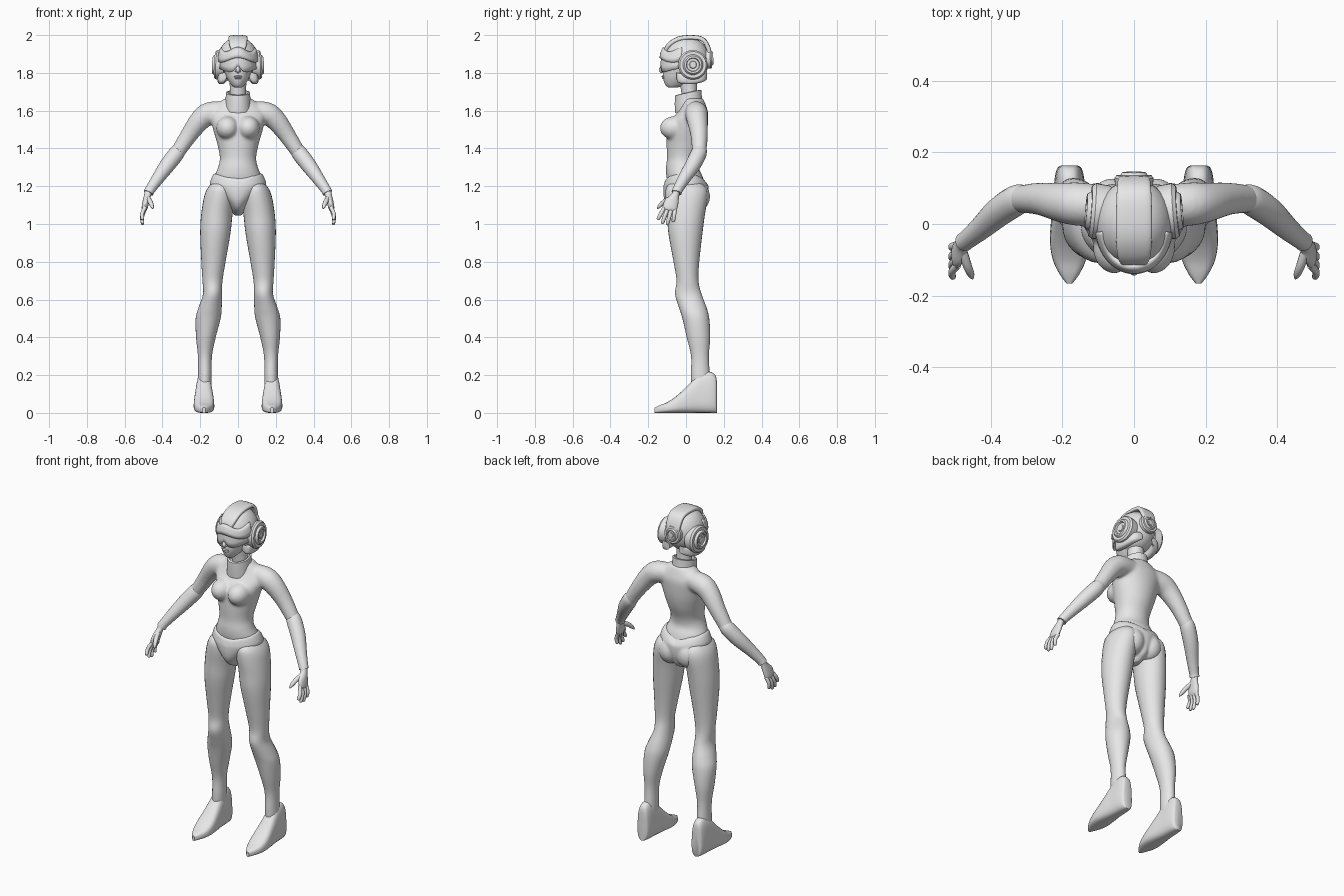
import bpy, bmesh, math
from mathutils import Vector, Matrix

if "Cube" in bpy.data.objects:
    bpy.data.objects.remove(bpy.data.objects["Cube"])

grey = bpy.data.materials.new("light_grey")
grey.diffuse_color = (0.8, 0.8, 0.8, 1)
grey.use_nodes = True
grey.node_tree.nodes["Principled BSDF"].inputs["Base Color"].default_value = grey.diffuse_color


def smooth_rows(rows, sub):
    """Catmull-Rom interpolation between rows of numbers."""
    out = []
    for i in range(len(rows) - 1):
        p = [rows[max(i - 1, 0)], rows[i], rows[i + 1], rows[min(i + 2, len(rows) - 1)]]
        for k in range(sub):
            t = k / sub
            out.append([0.5 * (2 * b + (c - a) * t + (2 * a - 5 * b + 4 * c - d) * t * t
                               + (3 * b - a - 3 * c + d) * t ** 3) for a, b, c, d in zip(*p)])
    return out + [list(rows[-1])]


def loft(bm, rows, u=(1, 0, 0), v=(0, 1, 0), n=28, sub=4, power=2.0, follow=False):
    """Skin of superellipse rings; rows are x, y, z, radius u, radius v."""
    rows = smooth_rows(rows, sub)
    u, v = Vector(u), Vector(v)
    rings = []
    for i, (x, y, z, a, b) in enumerate(rows):
        if follow:
            t = Vector(rows[min(i + 1, len(rows) - 1)][:3]) - Vector(rows[max(i - 1, 0)][:3])
            v = t.cross(Vector(follow)).normalized()
            u = v.cross(t).normalized()
        ring = []
        for k in range(n):
            c, s = math.cos(2 * math.pi * k / n), math.sin(2 * math.pi * k / n)
            cu = math.copysign(abs(c) ** (2 / power), c)
            sv = math.copysign(abs(s) ** (2 / power), s)
            ring.append(bm.verts.new(Vector((x, y, z)) + u * a * cu + v * b * sv))
        rings.append(ring)
    for r0, r1 in zip(rings, rings[1:]):
        for k in range(n):
            bm.faces.new((r0[k], r0[(k + 1) % n], r1[(k + 1) % n], r1[k]))
    bm.faces.new(rings[0])
    bm.faces.new(rings[-1])


def tube(bm, pts, n=20, sub=4):
    loft(bm, [(*p, p[3]) for p in pts], n=n, sub=sub, follow=(0, 1, 0.1))


def ball(bm, loc, radii, rot=Matrix()):
    m = Matrix.Translation(loc) @ rot @ Matrix.Diagonal((*radii, 1))
    return bmesh.ops.create_uvsphere(bm, u_segments=32, v_segments=20, radius=1, matrix=m)


def finish(name, bm, mirror=False, voxel=0, solid=0, angle=40):
    bmesh.ops.recalc_face_normals(bm, faces=bm.faces)
    me = bpy.data.meshes.new(name)
    bm.to_mesh(me)
    bm.free()
    ob = bpy.data.objects.new(name, me)
    bpy.context.collection.objects.link(ob)
    me.materials.append(grey)
    bpy.ops.object.select_all(action='DESELECT')
    ob.select_set(True)
    bpy.context.view_layer.objects.active = ob
    bpy.ops.object.shade_smooth_by_angle(angle=math.radians(angle))
    if solid:
        m = ob.modifiers.new("thickness", 'SOLIDIFY')
        m.thickness = solid
    if mirror:
        ob.modifiers.new("mirror", 'MIRROR').use_mirror_merge = False
    if voxel:
        m = ob.modifiers.new("blend", 'REMESH')
        m.mode, m.voxel_size, m.use_smooth_shade = 'VOXEL', voxel, True
        m = ob.modifiers.new("soften", 'SMOOTH')
        m.factor, m.iterations = 0.5, 8
    return ob


def disc(name, center, axis, profile, mirror=False):
    """Turned part; profile rows are offset along axis and radius."""
    bm = bmesh.new()
    ax = Vector(axis).normalized()
    u = ax.cross(Vector((0, 0, 1))).normalized()
    loft(bm, [(*(Vector(center) + ax * d), r, r) for d, r in profile],
         u=u, v=ax.cross(u), n=36, sub=1)
    finish(name, bm, mirror, angle=30)


def band(name, rx, ry, cy, span, low, high, lean, solid):
    """Curved plate wrapped around the front of the head."""
    bm = bmesh.new()
    cols = []
    for i in range(41):
        a = span * (i / 20 - 1)
        col = []
        for t in (0, 0.35, 0.7, 1):
            s = 1 - lean * t * t
            col.append(bm.verts.new((rx * s * math.sin(a), cy - ry * s * math.cos(a),
                                     low(a) * (1 - t) + high(a) * t)))
        cols.append(col)
    for c0, c1 in zip(cols, cols[1:]):
        for k in range(3):
            bm.faces.new((c0[k], c1[k], c1[k + 1], c0[k + 1]))
    finish(name, bm, solid=solid)


# Torso blended with bust and upper arms
bm = bmesh.new()
loft(bm, [(0, 0, 1.22, .13, .098), (0, -.01, 1.26, .122, .095), (0, -.02, 1.30, .106, .086),
          (0, -.015, 1.35, .096, .086), (0, -.003, 1.42, .109, .1), (0, .005, 1.48, .126, .106),
          (0, .015, 1.54, .142, .102), (0, .035, 1.59, .15, .082), (0, .04, 1.63, .118, .065),
          (0, .035, 1.665, .07, .055)], n=40)
ball(bm, (.055, -.062, 1.508), (.06, .076, .062))
tube(bm, [(.07, .05, 1.595, .055), (.15, .055, 1.585, .061), (.2, .06, 1.55, .056),
          (.26, .07, 1.47, .046), (.322, .07, 1.375, .038)])
finish("torso", bm, mirror=True, voxel=.008)

# Briefs with a V-shaped waistband
bm = bmesh.new()
loft(bm, [(0, .01, 1.045, .022, .03), (0, .005, 1.075, .036, .085), (0, 0, 1.11, .062, .108),
          (0, 0, 1.15, .1, .119), (0, 0, 1.20, .147, .12), (0, -.002, 1.235, .144, .114),
          (0, -.008, 1.27, .127, .104)], n=40)
for v in bm.verts:
    if v.co.z > 1.2:
        v.co.z -= .045 * max(0, 1 - abs(v.co.x) / .13) * (v.co.z - 1.2) / .07
ball(bm, (.06, .055, 1.145), (.066, .072, .08))
finish("briefs", bm, mirror=True, voxel=.006)

# Legs
bm = bmesh.new()
loft(bm, [(.085, 0, 1.235, .035, .05), (.092, 0, 1.20, .062, .1), (.097, .003, 1.15, .081, .112),
          (.112, 0, 1.05, .083, .1), (.12, -.003, .95, .08, .09), (.13, .002, .8, .064, .068),
          (.135, .008, .7, .053, .058), (.135, .012, .63, .05, .07), (.147, .035, .56, .061, .073),
          (.158, .052, .5, .066, .071), (.17, .066, .4, .052, .062), (.175, .074, .3, .037, .047),
          (.175, .076, .2, .036, .05), (.178, .08, .12, .036, .05)])
finish("leg", bm, mirror=True)

# Wedge-heeled shoes, narrower towards the ankle
bm = bmesh.new()
loft(bm, [(.18, y, h / 2, w, h / 2) for y, w, h in
          [(.163, .024, .17), (.155, .036, .2), (.125, .044, .218), (.07, .048, .205),
           (.01, .053, .145), (-.05, .055, .09), (-.1, .046, .056), (-.14, .027, .04),
           (-.166, .008, .028)]], v=(0, 0, 1), power=3)
for v in bm.verts:
    v.co.x = .182 + (v.co.x - .182) * (1.04 - 1.2 * v.co.z)
finish("shoe", bm, mirror=True, angle=50)

# Forearms
bm = bmesh.new()
tube(bm, [(.305, .075, 1.405, .032), (.325, .068, 1.375, .042), (.375, .035, 1.31, .041),
          (.425, -.01, 1.24, .033), (.463, -.042, 1.185, .027), (.474, -.05, 1.165, .027)])
finish("forearm", bm, mirror=True)

# Hands: palm, four fingers and a thumb
bm = bmesh.new()
loft(bm, [(.472, -.048, 1.18, .02, .02), (.478, -.057, 1.155, .019, .022),
          (.487, -.076, 1.12, .018, .038), (.494, -.085, 1.085, .016, .04),
          (.496, -.088, 1.07, .009, .032)], v=(0, .95, -.15), n=20)
for i, (tip_y, tip_z) in enumerate([(-.15, 1.022), (-.127, 1.0), (-.1, .995), (-.068, 1.01)]):
    a = Vector((.492, -.115 + .019 * i, 1.088 - .003 * i))
    b = Vector((.505, tip_y, tip_z))
    mid = (a + b) / 2 + Vector((.009, 0, 0))
    tube(bm, [(*a, .011), (*mid, .0105), (*(b * .85 + mid * .15), .009), (*b, .003)], n=10, sub=3)
tube(bm, [(.478, -.075, 1.14, .013), (.465, -.115, 1.118, .013), (.455, -.14, 1.095, .01),
          (.45, -.152, 1.08, .003)], n=10, sub=3)
finish("hand", bm, mirror=True)

# Neck and tilted collar
bm = bmesh.new()
loft(bm, [(0, .03, 1.6, .048, .046), (0, .018, 1.69, .043, .042), (0, .01, 1.8, .046, .05)])
finish("neck", bm)
bm = bmesh.new()
loft(bm, [(0, .017, 1.605, .07, .074), (0, .012, 1.65, .066, .072), (0, .012, 1.695, .064, .07),
          (0, .012, 1.697, .055, .06), (0, .014, 1.66, .054, .06)], v=(0, 1, .22), sub=1, n=36)
finish("collar", bm)

# Face with nose and lips
bm = bmesh.new()
loft(bm, [(0, -.07, 1.722, .018, .022), (0, -.058, 1.735, .034, .05), (0, -.04, 1.765, .055, .08),
          (0, -.025, 1.80, .07, .098), (0, -.015, 1.84, .08, .104), (0, 0, 1.9, .083, .1)])
tube(bm, [(0, -.118, 1.855, .006), (0, -.128, 1.83, .009), (0, -.132, 1.814, .012),
          (0, -.122, 1.803, .007)], n=12)
for x in (-.01, .01):
    ball(bm, (x, -.12, 1.81), (.007, .009, .006))
for z in (1.772, 1.781):
    ball(bm, (0, -.118 - (z - 1.772) * .25, z), (.021, .009, .005))
finish("face", bm)

# Helmet shell, open around the face
bm = bmesh.new()
ball(bm, (0, .003, 1.868), (.108, .121, .121))
for v in bm.verts:
    if v.co.y > .03 and v.co.z > 1.9:
        v.co.z += .6 * (v.co.y - .03) * (v.co.z - 1.9)
bmesh.ops.delete(bm, geom=[f for f in bm.faces if f.calc_center_median().y < -.025
                           and f.calc_center_median().z < 1.885], context='FACES')
finish("helmet", bm, solid=.01)

# Raised crest over the top
bm = bmesh.new()
loft(bm, [(0, -.112, 1.905, .03, .01), (0, -.092, 1.947, .045, .012), (0, -.04, 1.98, .05, .012),
          (0, .03, 1.988, .05, .012), (0, .09, 1.976, .048, .012), (0, .12, 1.925, .045, .012),
          (0, .126, 1.88, .04, .01)], power=4, follow=(1, 0, 0.0))
for v in bm.verts:
    v.co.z = min(v.co.z - .6 * v.co.x ** 2, 2.0)
finish("crest", bm)

# Visor and brow guard
band("visor", .1, .125, -.01, 1.4,
     lambda a: 1.806 + .03 * math.exp(-(a / .2) ** 2) + .022 * max(0, abs(a) - .6),
     lambda a: 1.89, .04, .008)
band("brow_guard", .109, .132, -.008, 1.45,
     lambda a: 1.868 + .012 * math.cos(a * 3), lambda a: 1.925 + .012 * math.cos(a * 4), .14, .01)

# Ear pods, jaw guards and rear pod
POD = [(-.03, .074), (.012, .078), (.022, .07), (.022, .054), (.028, .052), (.034, .046),
       (.034, .036), (.024, .033), (.024, .02), (.028, .017)]
disc("ear_pod", (.1, .035, 1.842), (1, .08, .05), POD, mirror=True)
bm = bmesh.new()
loft(bm, [(.07, -.05, 1.785, .01, .018), (.085, -.035, 1.772, .018, .026),
          (.088, .03, 1.768, .02, .028), (.075, .09, 1.778, .02, .026),
          (.05, .112, 1.79, .018, .022)], v=(0, 0, 1), n=20, power=3)
finish("jaw_guard", bm, mirror=True)
disc("rear_pod", (0, .119, 1.876), (0, 1, .05), [(d * .75, r * .7) for d, r in POD])
